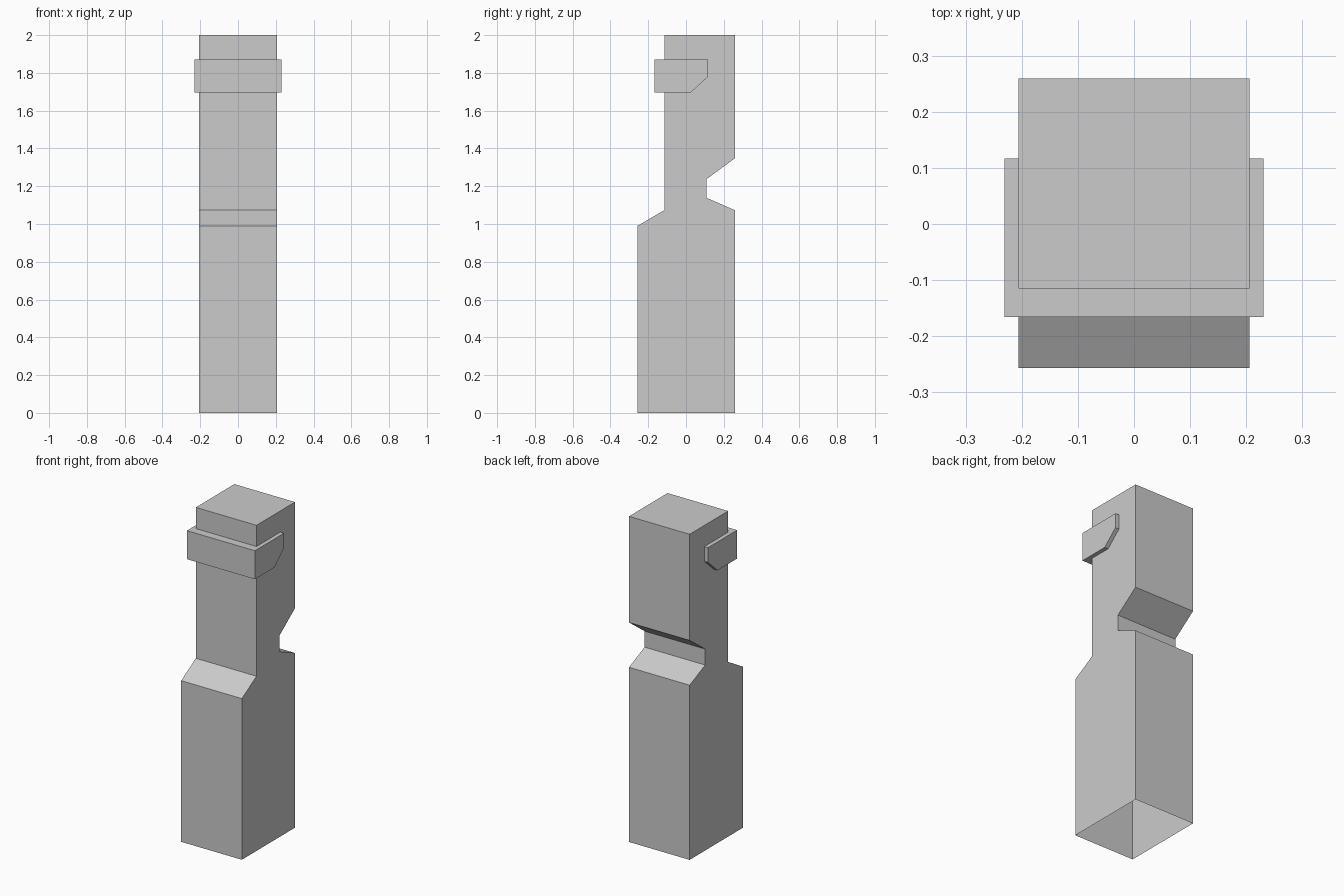
import bpy, bmesh

if "Cube" in bpy.data.objects:
    bpy.data.objects.remove(bpy.data.objects["Cube"])


def prism(name, profile, half_width, open_bottom=False):
    """Extrude a (y, z) side profile symmetrically along x."""
    bm = bmesh.new()
    face = bm.faces.new([bm.verts.new((-half_width, y, z)) for y, z in profile])
    ext = bmesh.ops.extrude_face_region(bm, geom=[face], use_keep_orig=True)
    moved = [g for g in ext["geom"] if isinstance(g, bmesh.types.BMVert)]
    bmesh.ops.translate(bm, verts=moved, vec=(2 * half_width, 0, 0))
    bmesh.ops.recalc_face_normals(bm, faces=bm.faces)
    if open_bottom:
        low = [f for f in bm.faces if all(v.co.z < 1e-4 for v in f.verts)]
        bmesh.ops.delete(bm, geom=low, context="FACES_ONLY")
    mesh = bpy.data.meshes.new(name)
    bm.to_mesh(mesh)
    bm.free()
    obj = bpy.data.objects.new(name, mesh)
    bpy.context.collection.objects.link(obj)
    return obj


HALF = 0.206
BACK, FRONT, STEP = 0.259, -0.257, -0.115

# Notched post, hollow with an open underside
prism("post", [
    (FRONT, 0), (BACK, 0), (BACK, 1.073), (0.108, 1.139), (0.108, 1.237),
    (BACK, 1.348), (BACK, 2), (STEP, 2), (STEP, 1.073), (FRONT, 0.99),
], HALF, open_bottom=True)

# Band wrapping the front and both sides near the top
band = prism("band", [
    (-0.166, 1.695), (0.024, 1.695), (0.117, 1.78), (0.117, 1.87), (-0.166, 1.87),
], 0.231)

# Cutter that clears the inside of the post from the band
cutter = prism("band_cutter", [(STEP, 1.5), (0.4, 1.5), (0.4, 2.1), (STEP, 2.1)], HALF)
cutter.hide_render = True
cutter.hide_viewport = True
cut = band.modifiers.new("clear_post", "BOOLEAN")
cut.operation = "DIFFERENCE"
cut.solver = "EXACT"
cut.object = cutter
